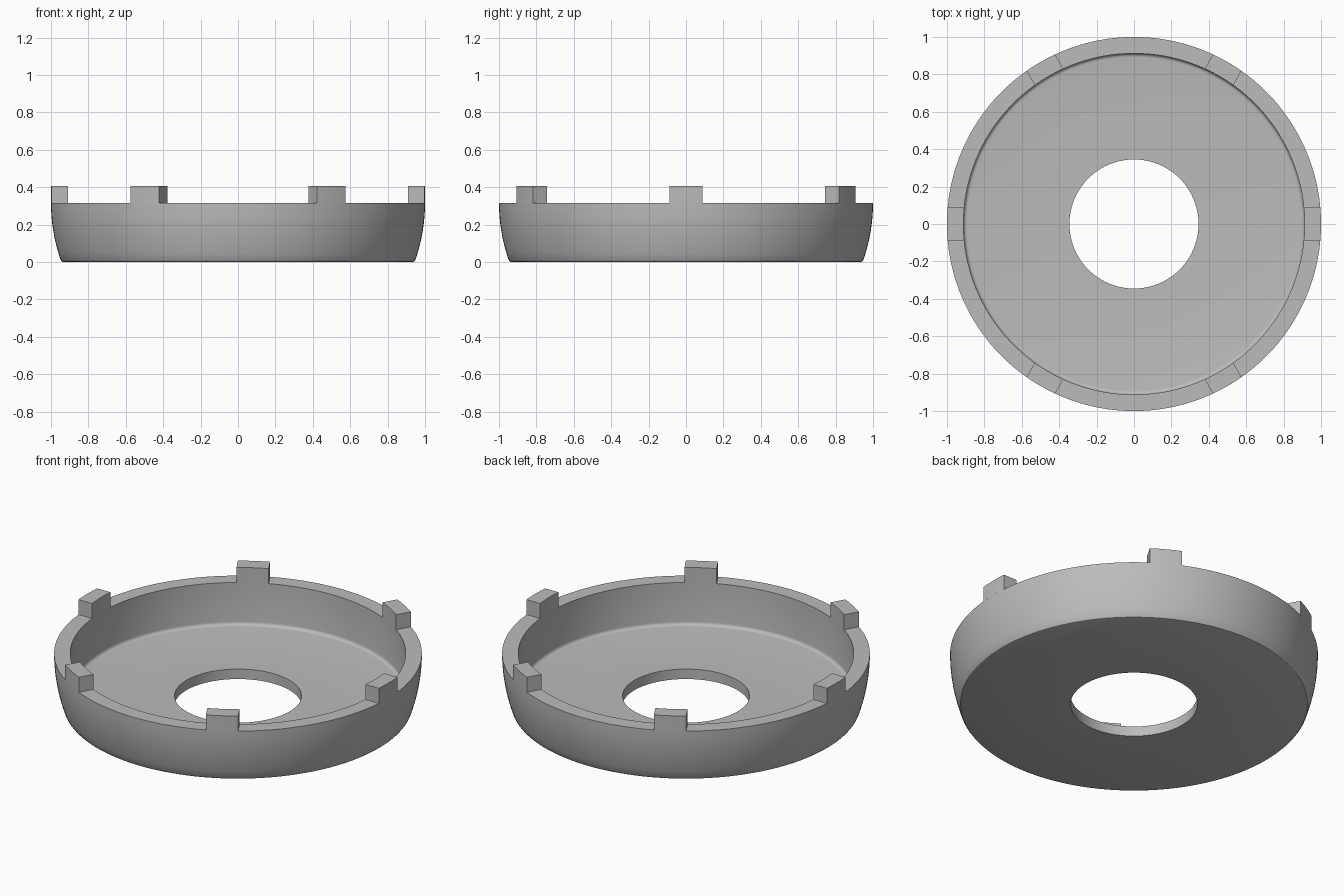
import bpy, bmesh, math
from mathutils import Matrix

if "Cube" in bpy.data.objects:
    bpy.data.objects.remove(bpy.data.objects["Cube"])

grey = bpy.data.materials.new("plain grey")
grey.diffuse_color = (0.50, 0.50, 0.50, 1)
grey.use_nodes = True
grey.node_tree.nodes["Principled BSDF"].inputs["Base Color"].default_value = grey.diffuse_color

R_OUT, R_IN, R_HOLE = 1.0, 0.912, 0.345
Z_FLOOR, Z_RIM, Z_TAB = 0.06, 0.315, 0.405
TAB_HALF = 0.088


def finish(bm, name):
    bmesh.ops.recalc_face_normals(bm, faces=bm.faces)
    me = bpy.data.meshes.new(name)
    bm.to_mesh(me)
    bm.free()
    me.materials.append(grey)
    ob = bpy.data.objects.new(name, me)
    bpy.context.collection.objects.link(ob)
    bpy.ops.object.select_all(action='DESELECT')
    ob.select_set(True)
    bpy.context.view_layer.objects.active = ob
    bpy.ops.object.shade_smooth_by_angle(angle=math.radians(30))
    return ob


# Dish: closed cross-section revolved around z
profile = [(R_HOLE, 0), (0.935, 0), (0.943, 0.003), (0.949, 0.011)]
for i in range(1, 9):  # bulging outer wall
    t = i / 8
    profile.append((0.949 + 0.051 * (1 - (1 - t) ** 2), 0.011 + (Z_RIM - 0.011) * t))
profile.append((R_IN, Z_RIM))
for i in range(6):  # fillet between inner wall and floor
    a = math.radians(18 * i)
    f = 0.02
    profile.append((R_IN - f + f * math.cos(a), Z_FLOOR + f - f * math.sin(a)))
profile.append((R_HOLE, Z_FLOOR))

SEG = 180
bm = bmesh.new()
rings = [[bm.verts.new((r * math.cos(2 * math.pi * k / SEG),
                        r * math.sin(2 * math.pi * k / SEG), z)) for r, z in profile]
         for k in range(SEG)]
n = len(profile)
for k in range(SEG):
    a, b = rings[k], rings[(k + 1) % SEG]
    for j in range(n):
        bm.faces.new((a[j], b[j], b[(j + 1) % n], a[(j + 1) % n]))
finish(bm, "dish")

# Six rim tabs with curved faces and parallel sides
STEPS = 6
ys = [TAB_HALF * (2 * i / STEPS - 1) for i in range(STEPS + 1)]
outline = [(math.sqrt(R_OUT ** 2 - y * y), y) for y in ys]
outline += [(math.sqrt(R_IN ** 2 - y * y), y) for y in reversed(ys)]
for k in range(6):
    bm = bmesh.new()
    face = bm.faces.new([bm.verts.new((x, y, Z_RIM)) for x, y in outline])
    ext = bmesh.ops.extrude_face_region(bm, geom=[face], use_keep_orig=True)
    top = [g for g in ext["geom"] if isinstance(g, bmesh.types.BMVert)]
    bmesh.ops.translate(bm, verts=top, vec=(0, 0, Z_TAB - Z_RIM))
    bm.transform(Matrix.Rotation(math.radians(60 * k), 4, 'Z'))
    finish(bm, f"rim_tab_{k + 1}")
